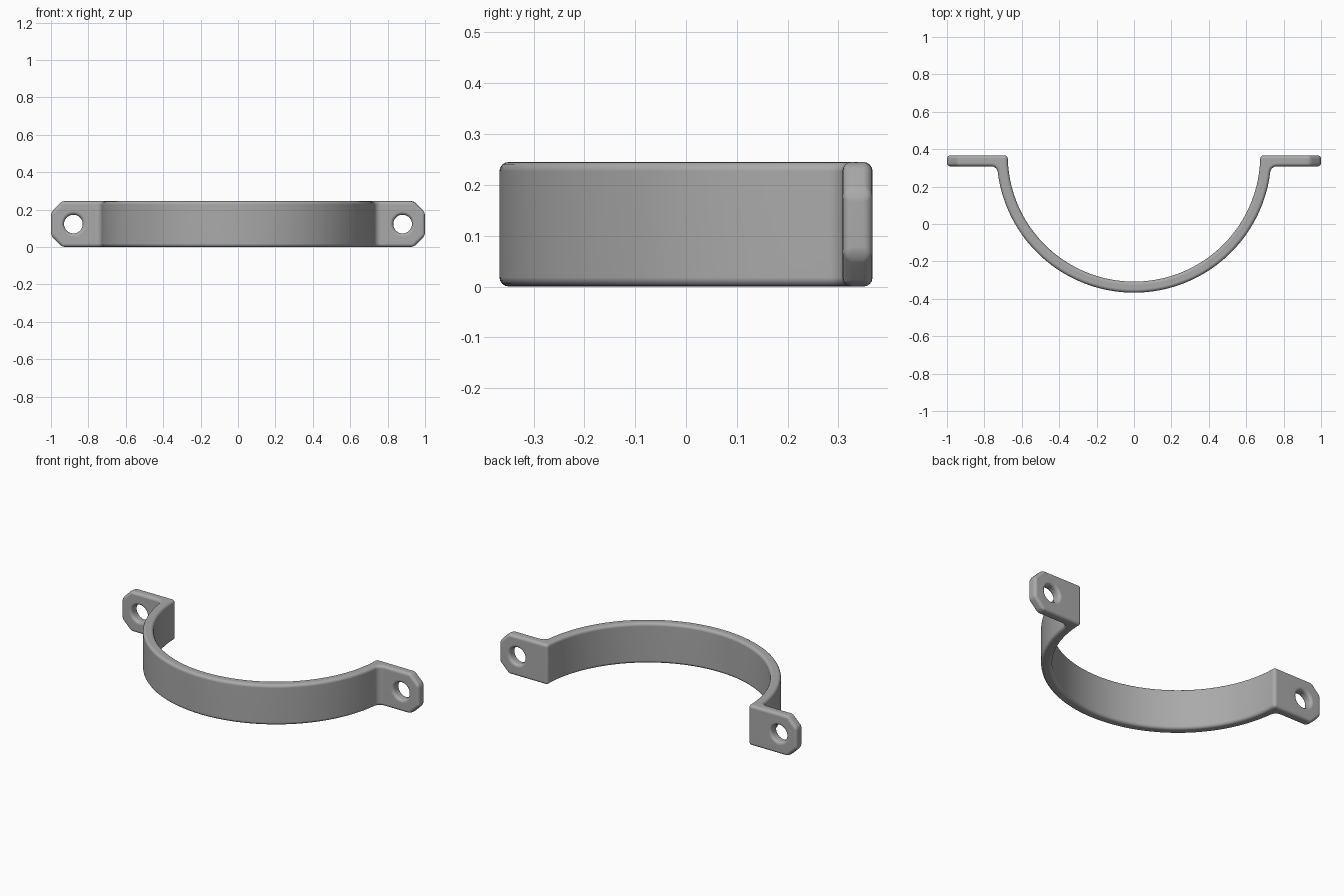
import bpy
import bmesh
from math import sin, cos, pi, atan2, sqrt
from mathutils import Matrix, Vector

if "Cube" in bpy.data.objects:
    bpy.data.objects.remove(bpy.data.objects["Cube"])

HEIGHT = 0.245
BACK, EAR_FRONT = 0.367, 0.308      # ear plate depth range
R_IN, R_OUT = 0.675, 0.734          # strap radii, centred on the back plane
FILLET = 0.035
CHAMFER = 0.06
HOLE_X, HOLE_R = 0.88, 0.05
ROUND = 0.018

steel = bpy.data.materials.new("grey_steel")
steel.use_nodes = True
GREY = (0.4, 0.4, 0.4, 1)
steel.diffuse_color = GREY
steel.node_tree.nodes["Principled BSDF"].inputs["Base Color"].default_value = GREY


def arc(cx, cy, r, a0, a1, n):
    angles = [a0 + (a1 - a0) * i / n for i in range(n + 1)]
    return [(cx + r * cos(a), cy + r * sin(a)) for a in angles]


# Half outline: ear, fillet into the strap, outer arc to the middle
drop = BACK - EAR_FRONT + FILLET
fx = sqrt((R_OUT + FILLET) ** 2 - drop ** 2)
lean = atan2(drop, fx)
outer = [(1, BACK), (1, EAR_FRONT)]
outer += arc(fx, BACK - drop, FILLET, pi / 2, pi - lean, 8)
outer += arc(0, BACK, R_OUT, -lean, -pi / 2, 40)[1:]
inner = arc(0, BACK, R_IN, 0, -pi, 80)
mirrored = [(-x, y) for x, y in reversed(outer[:-1])]
outline = outer + mirrored + inner[::-1]

# Extrude the outline into the strap
bm = bmesh.new()
face = bm.faces.new([bm.verts.new((x, y, 0)) for x, y in outline])
top = bmesh.ops.extrude_face_region(bm, geom=[face])["geom"]
bmesh.ops.translate(bm, vec=(0, 0, HEIGHT),
                    verts=[v for v in top if isinstance(v, bmesh.types.BMVert)])
bmesh.ops.recalc_face_normals(bm, faces=bm.faces)

# Cut the four ear corners off at an angle
for sx in (1, -1):
    for sz, z in ((1, HEIGHT - CHAMFER), (-1, CHAMFER)):
        cut = bmesh.ops.bisect_plane(
            bm, geom=bm.verts[:] + bm.edges[:] + bm.faces[:], dist=1e-5,
            plane_co=(sx, 0, z), plane_no=Vector((sx, 0, sz)).normalized(),
            clear_outer=True)["geom_cut"]
        bmesh.ops.holes_fill(
            bm, edges=[e for e in cut if isinstance(e, bmesh.types.BMEdge)])
bmesh.ops.recalc_face_normals(bm, faces=bm.faces)
mesh = bpy.data.meshes.new("strap_clamp")
bm.to_mesh(mesh)
bm.free()
mesh.materials.append(steel)
strap = bpy.data.objects.new("strap_clamp", mesh)
bpy.context.collection.objects.link(strap)

# Screw holes through the ears
bm = bmesh.new()
for x in (HOLE_X, -HOLE_X):
    place = Matrix.Translation((x, BACK, HEIGHT / 2)) @ Matrix.Rotation(pi / 2, 4, "X")
    bmesh.ops.create_cone(bm, cap_ends=True, segments=32, radius1=HOLE_R,
                          radius2=HOLE_R, depth=0.4, matrix=place)
cutter_mesh = bpy.data.meshes.new("hole_cutter")
bm.to_mesh(cutter_mesh)
bm.free()
cutter_mesh.materials.append(steel)
cutter = bpy.data.objects.new("hole_cutter", cutter_mesh)
bpy.context.collection.objects.link(cutter)
cutter.hide_render = True

bpy.ops.object.select_all(action="DESELECT")
bpy.context.view_layer.objects.active = strap
strap.select_set(True)
holes = strap.modifiers.new("holes", "BOOLEAN")
holes.operation = "DIFFERENCE"
holes.solver = "EXACT"
holes.object = cutter
bpy.ops.object.modifier_apply(modifier="holes")
bpy.data.objects.remove(cutter)

# Soft rounded edges and clean smooth shading
bevel = strap.modifiers.new("rounded_edges", "BEVEL")
bevel.width = ROUND
bevel.segments = 4
bevel.limit_method = "ANGLE"
bevel.angle_limit = 0.6
bevel.use_clamp_overlap = False
bpy.ops.object.modifier_apply(modifier="rounded_edges")
bpy.ops.object.shade_smooth_by_angle(angle=0.6)
weighted = strap.modifiers.new("weighted_normals", "WEIGHTED_NORMAL")
weighted.keep_sharp = True
